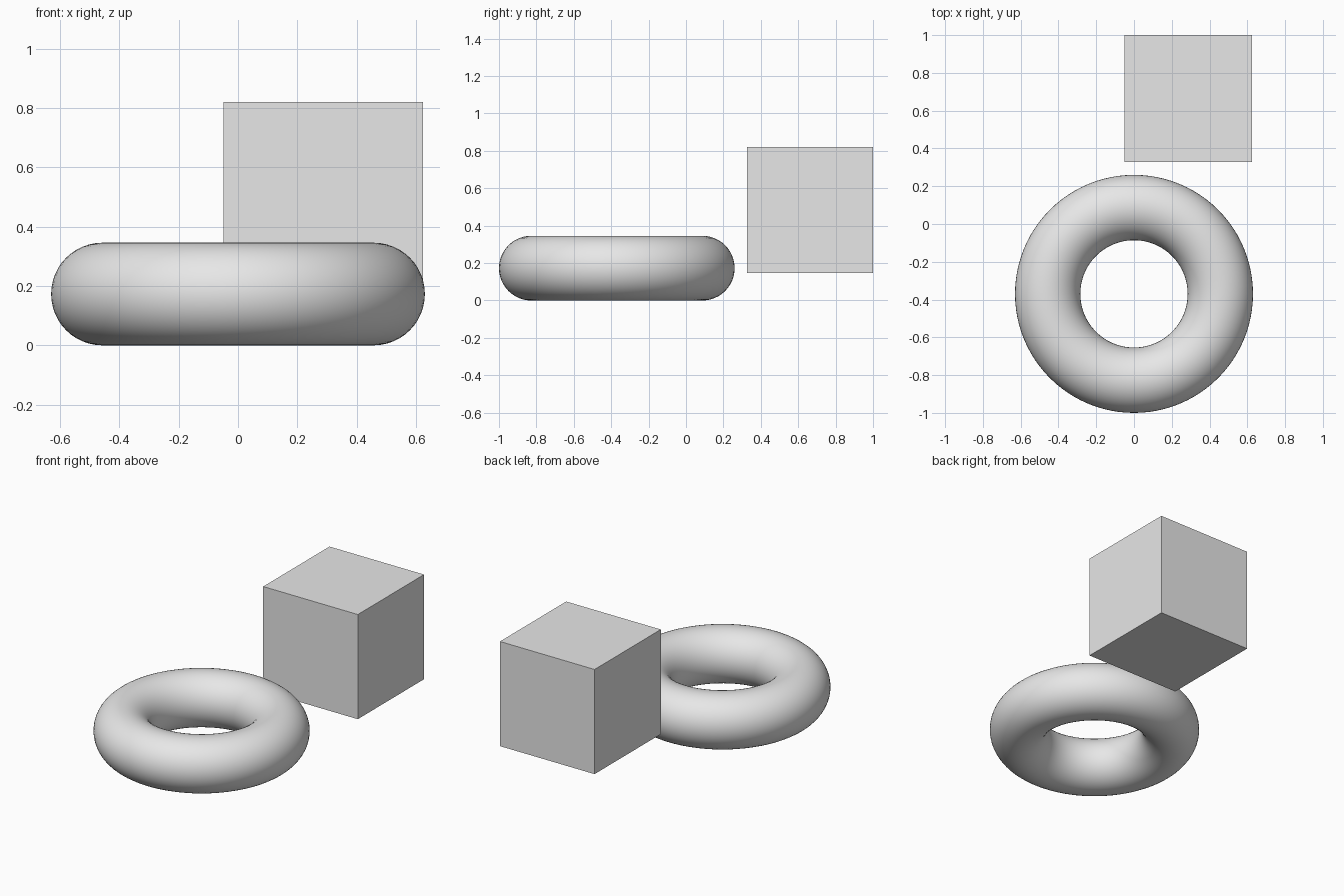
import bpy

old = bpy.data.objects.get("Cube")
if old:
    bpy.data.objects.remove(old, do_unlink=True)

# Single plain grey material
GREY = (0.8, 0.8, 0.8, 1.0)
grey = bpy.data.materials.new("light grey")
grey.use_nodes = True
grey.diffuse_color = GREY
bsdf = next(n for n in grey.node_tree.nodes if n.type == 'BSDF_PRINCIPLED')
bsdf.inputs["Base Color"].default_value = GREY


def finish(name):
    obj = bpy.context.object
    obj.name = name
    obj.data.materials.clear()
    obj.data.materials.append(grey)
    return obj


# Smooth ring lying flat on the ground
TUBE = 0.173
bpy.ops.mesh.primitive_torus_add(
    major_radius=0.457, minor_radius=TUBE,
    major_segments=96, minor_segments=48, location=(0, -0.37, TUBE))
finish("ring")
bpy.ops.object.shade_smooth()

# Flat-faced box floating behind the ring
bpy.ops.mesh.primitive_cube_add(size=0.673, location=(0.287, 0.6635, 0.484))
finish("box")
